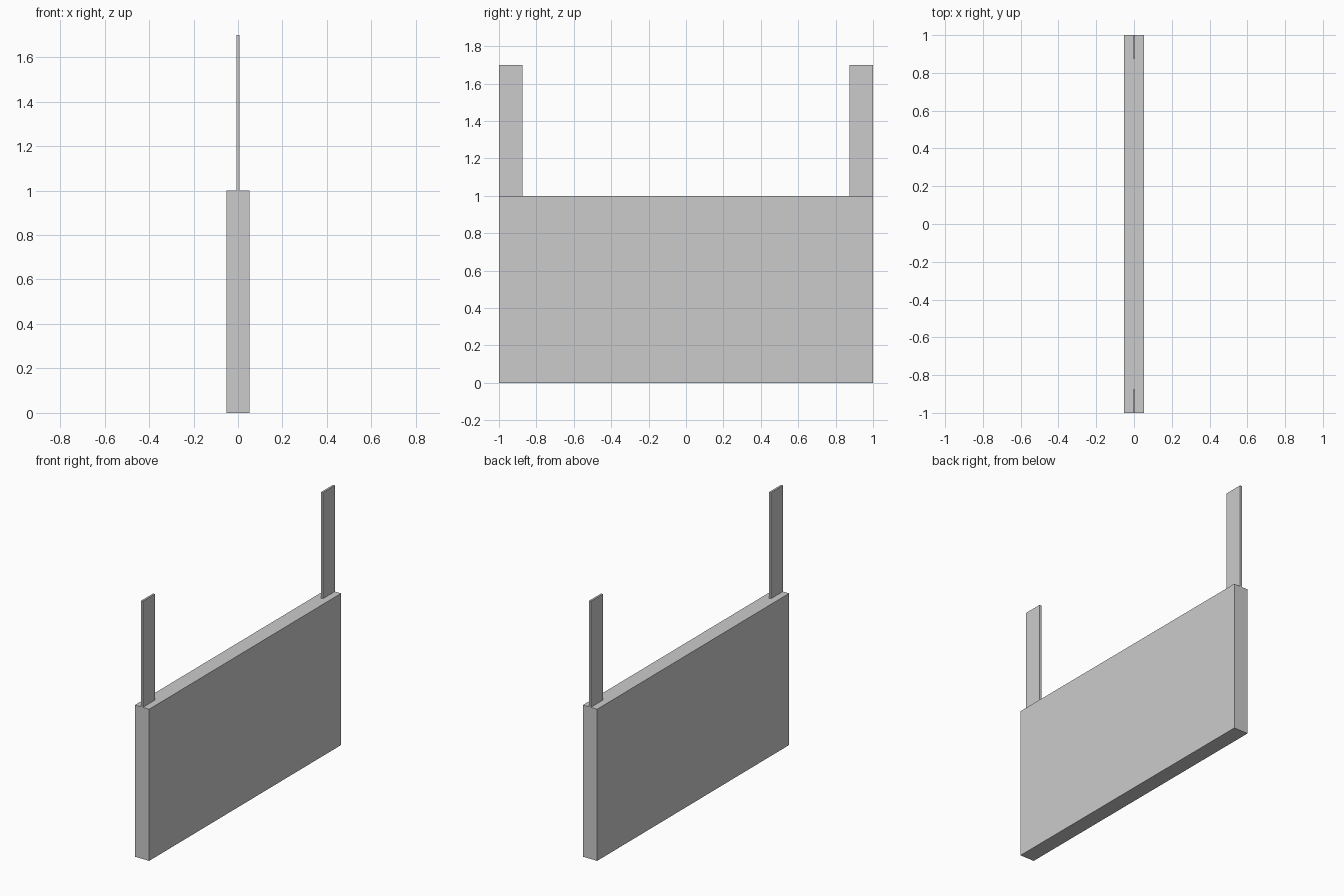
import bpy

if "Cube" in bpy.data.objects:
    bpy.data.objects.remove(bpy.data.objects["Cube"])


def box(name, size, center):
    bpy.ops.mesh.primitive_cube_add(size=1, location=center)
    obj = bpy.context.object
    obj.name = name
    obj.scale = size
    bpy.ops.object.transform_apply(location=False, rotation=False, scale=True)
    return obj


BOARD_H = 1.0
TOTAL_H = 1.7
STRAP_W = 0.125
STRAP_H = TOTAL_H - BOARD_H

# Hanging sign board
box("sign_board", (0.104, 2.0, BOARD_H), (0, 0, BOARD_H / 2))

# Thin flat hanger straps, flush with both ends of the board
for label, side in (("front", -1), ("back", 1)):
    box(f"hanger_strap_{label}", (0.013, STRAP_W, STRAP_H),
        (0, side * (1 - STRAP_W / 2), BOARD_H + STRAP_H / 2))
